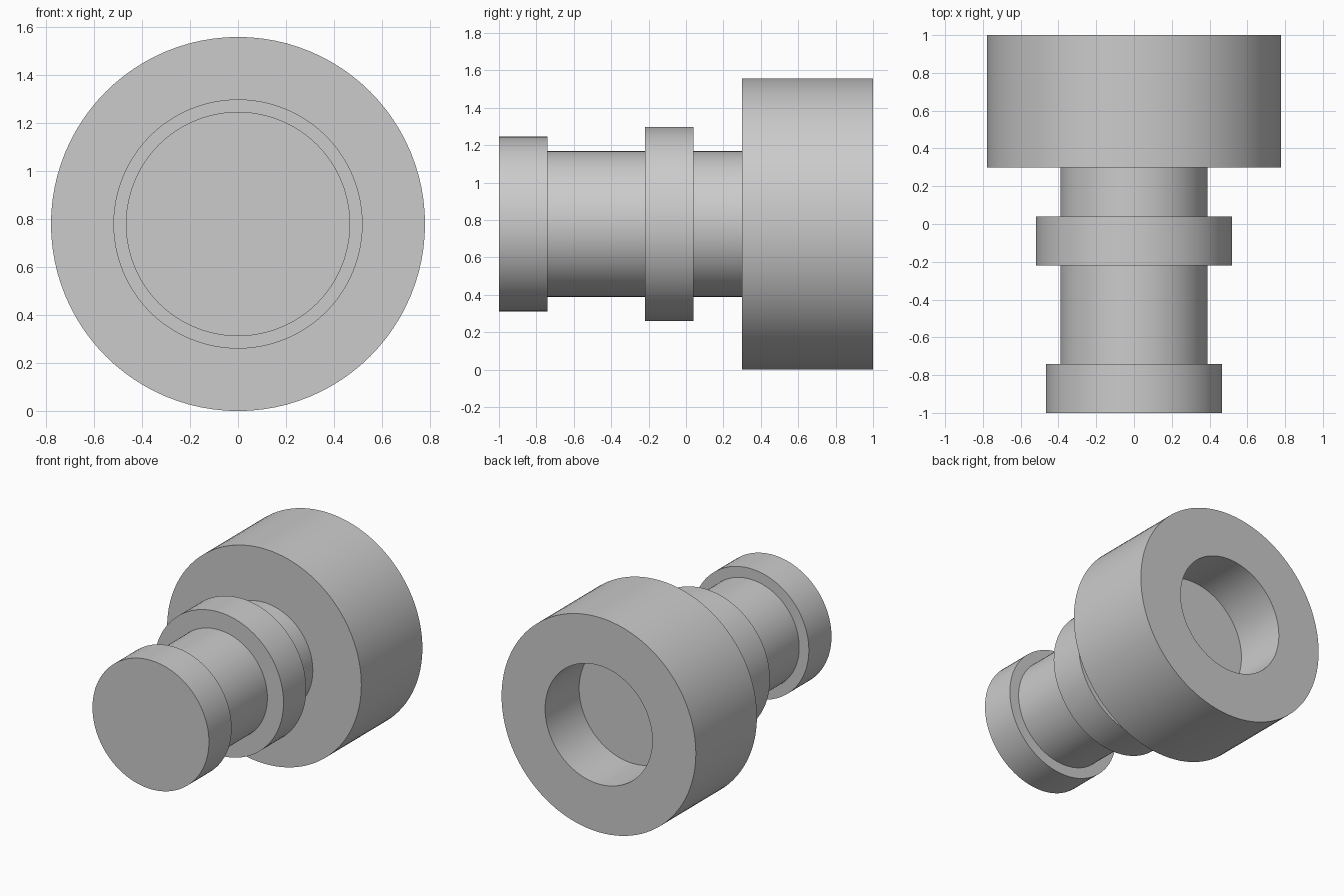
import bpy, bmesh, math

cube = bpy.data.objects.get("Cube")
if cube:
    bpy.data.objects.remove(cube, do_unlink=True)

SEGMENTS = 96
HEAD_RADIUS = 0.779

# Plain grey metal
grey = bpy.data.materials.new("grey_metal")
grey.use_nodes = True
colour = (0.6, 0.6, 0.6, 1)
grey.diffuse_color = colour
grey.node_tree.nodes["Principled BSDF"].inputs["Base Color"].default_value = colour


def lathe(name, profile):
    """Turn a (radius, y) profile around the y axis and close both ends."""
    bm = bmesh.new()
    rings = []
    for radius, y in profile:
        ring = []
        for i in range(SEGMENTS):
            a = math.tau * i / SEGMENTS
            ring.append(bm.verts.new((radius * math.cos(a), y, radius * math.sin(a))))
        rings.append(ring)
    for lower, upper in zip(rings, rings[1:]):
        for i in range(SEGMENTS):
            j = (i + 1) % SEGMENTS
            bm.faces.new((lower[i], lower[j], upper[j], upper[i]))
    bm.faces.new(rings[0])
    bm.faces.new(rings[-1])
    bmesh.ops.recalc_face_normals(bm, faces=bm.faces)
    mesh = bpy.data.meshes.new(name)
    bm.to_mesh(mesh)
    bm.free()
    mesh.materials.append(grey)
    obj = bpy.data.objects.new(name, mesh)
    bpy.context.collection.objects.link(obj)
    return obj


# Front flange, neck, collar, neck, large head, then the blind bore in the back
profile = [
    (0.467, -1.0), (0.467, -0.74),
    (0.39, -0.74), (0.39, -0.22),
    (0.519, -0.22), (0.519, 0.04),
    (0.39, 0.04), (0.39, 0.3),
    (HEAD_RADIUS, 0.3), (HEAD_RADIUS, 1.0),
    (0.43, 1.0), (0.43, 0.61),
]
body = lathe("turned_body", profile)
body.location.z = HEAD_RADIUS

# Smooth round walls, crisp rims
bpy.ops.object.select_all(action="DESELECT")
body.select_set(True)
bpy.context.view_layer.objects.active = body
bpy.ops.object.shade_smooth_by_angle(angle=math.radians(30))
